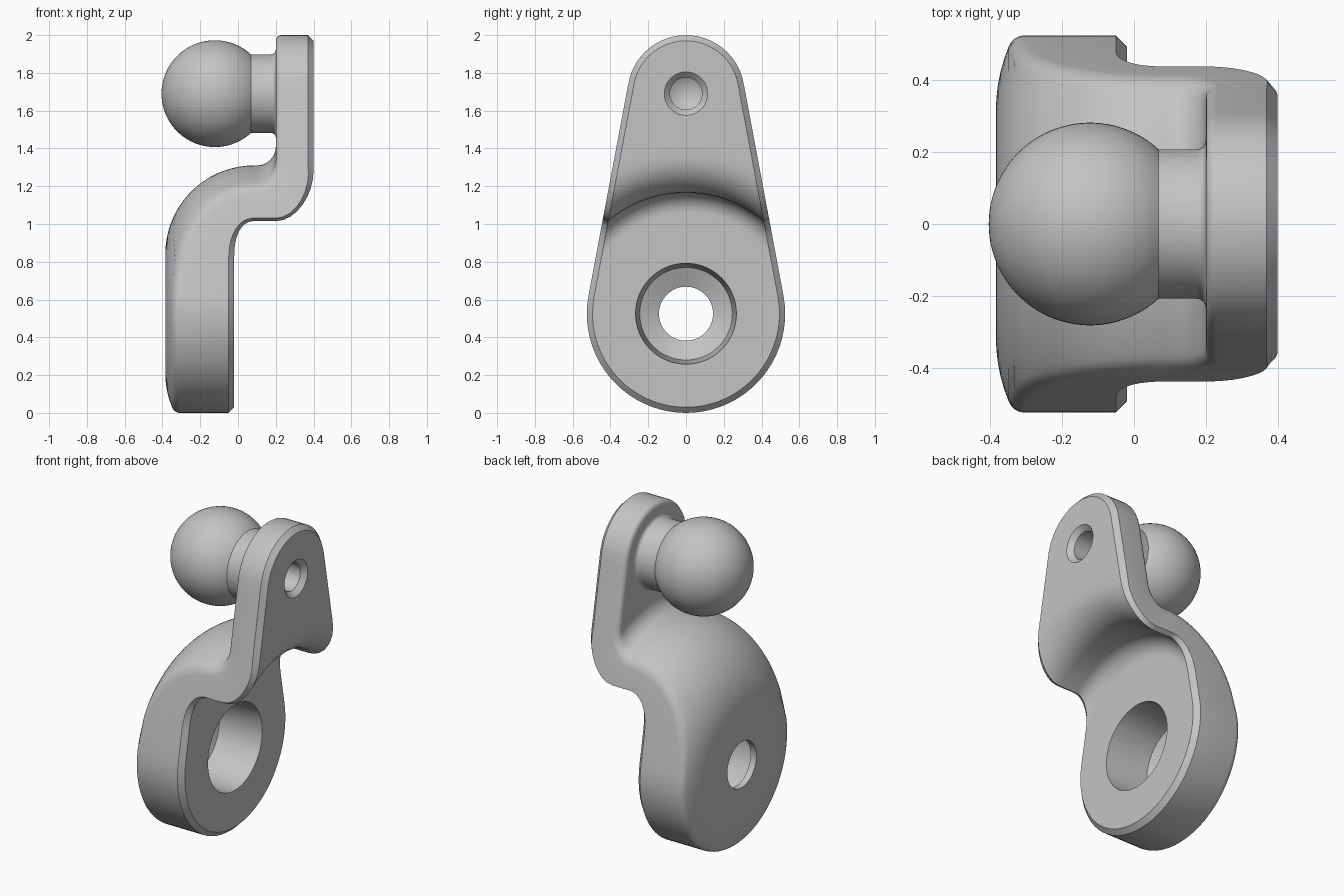
import bpy, bmesh
from math import sin, cos, asin, acos, pi, sqrt, hypot, radians

cube = bpy.data.objects.get("Cube")
if cube:
    bpy.data.objects.remove(cube)

R1, R2, CZ, TOP_Z = 0.525, 0.31, 0.525, 1.69   # teardrop outline circles
D = TOP_Z - CZ
EDGE = 0.03                                    # chamfer and fillet size
BETA = asin((R1 - R2) / D)
R_TAN = hypot(R2 * cos(BETA), D + R2 * sin(BETA))
M, LOWER = 16, 40                              # segments of half arc, lower circle

grey = bpy.data.materials.new("light_grey")
grey.use_nodes = True
grey.diffuse_color = (0.55, 0.55, 0.55, 1)
grey.node_tree.nodes["Principled BSDF"].inputs["Base Color"].default_value = (0.55, 0.55, 0.55, 1)


def half_angle(r, inset):
    """Angle from +z at which the inset teardrop outline has radius r."""
    a, b = R1 - inset, R2 - inset
    if r <= hypot(b * cos(BETA), D + b * sin(BETA)):
        return pi / 2 - BETA - acos(min(1, a / r))
    return acos(min(1, (r * r + D * D - b * b) / (2 * r * D)))


def arc(cx, cr, rad, a0, a1, n):
    """Arc points after the first, angles in radians."""
    angles = [a0 + (a1 - a0) * i / n for i in range(1, n + 1)]
    return [(cx + rad * cos(a), cr + rad * sin(a)) for a in angles]


def upright(x, r0):
    """Straight upper plate face, denser towards the rounded top."""
    end = D + R2 - EDGE
    pts = [(x, r0 + (R_TAN - r0) * i / 8) for i in range(1, 9)]
    return pts + [(x, R_TAN + (end - R_TAN) * sin(pi / 2 * i / 12)) for i in range(1, 13)]


def make_object(name, bm):
    bmesh.ops.remove_doubles(bm, verts=bm.verts, dist=1e-5)
    bmesh.ops.recalc_face_normals(bm, faces=bm.faces)
    mesh = bpy.data.meshes.new(name)
    bm.to_mesh(mesh)
    bm.free()
    mesh.materials.append(grey)
    obj = bpy.data.objects.new(name, mesh)
    bpy.context.collection.objects.link(obj)
    return obj


def strip(bm, a, b, closed=False):
    n = len(a)
    for i in range(n if closed else n - 1):
        j = (i + 1) % n
        bm.faces.new((a[i], a[j], b[j], b[i]))


def lathe(name, profile, cz, n=64):
    """Revolve (x, radius) points about an axis along x."""
    bm = bmesh.new()
    rings = [[bm.verts.new((x, r * sin(2 * pi * k / n), cz + r * cos(2 * pi * k / n)))
              for k in range(n)] for x, r in profile]
    for a, b in zip(rings, rings[1:]):
        strip(bm, a, b, True)
    return make_object(name, bm)


# Bent teardrop plate: profiles swept about the lower hole axis, cut by the outline
T = pi / 2 - BETA
lower_angles = [T + (2 * pi - 2 * T) * i / LOWER for i in range(1, LOWER)]
bm = bmesh.new()


def vert(x, r, t):
    return bm.verts.new((x, r * sin(t), CZ + r * cos(t)))


def edge_loop(pts, inset):
    right = [vert(x, r, half_angle(r, inset)) for x, r in pts]
    left = [vert(x, r, -half_angle(r, inset)) for x, r in reversed(pts)]
    low = [vert(*pts[0], t) for t in reversed(lower_angles)]
    return right + left + [low[i] for i in range(len(low))]


def shifted(pts, side, inset, depth):
    """Profile moved out towards the outline and down into the material."""
    out = []
    for i, (x, r) in enumerate(pts):
        p, q = pts[max(i - 1, 0)], pts[min(i + 1, len(pts) - 1)]
        length = hypot(q[0] - p[0], q[1] - p[1])
        tx, tr = (q[0] - p[0]) / length, (q[1] - p[1]) / length
        move = (EDGE - inset) * abs(tr)
        nx, nr = side * tr, -side * tx
        rr = r + tr * move + nr * depth
        if i == 0:
            rr = R1 - inset
        rr = min(max(rr, R1 - inset), D + R2 - inset)
        out.append((x + tx * move + nx * depth, rr))
    return out


def face_side(disc, upper, side, layers):
    """Skin one side and return its edge loops from the face outwards."""
    angles = [T * j / M for j in range(-M, M + 1)] + lower_angles
    rings = [[vert(x, r, t) for t in angles] for x, r in disc + upper[:1]]
    for a, b in zip(rings, rings[1:]):
        strip(bm, a, b, True)
    rows = [[vert(x, r, half_angle(r, EDGE) * j / M) for j in range(-M, M + 1)]
            for x, r in upper]
    for a, b in zip(rows, rows[1:]):
        strip(bm, a, b)
    loops = [edge_loop(upper, EDGE)]
    for inset, depth in layers:
        loops.append(edge_loop(shifted(upper, side, inset, depth), inset))
    return loops


# Domed side
DOME, XD, RD = 0.47, 0.085, 0.315
a0 = asin((R1 - EDGE - RD) / DOME)
dome_low = arc(XD, RD, DOME, pi, pi - a0, 5)
domed = ([dome_low[-1]] + arc(XD, RD, DOME, pi - a0, pi / 2, 14) + [(0.1, RD + DOME)]
         + arc(0.1, 0.885, 0.1, -pi / 2, 0, 8) + upright(0.2, 0.885))
disc = [(XD - DOME, 0), (XD - DOME, 0.2), (XD - DOME, RD)] + dome_low[:-1]
fillet = [(EDGE * (1 - sin(f)), EDGE * (1 - cos(f))) for f in (pi / 8, pi / 4, 3 * pi / 8, pi / 2)]
loops_a = face_side(disc, domed, 1, fillet)

# Hollow side, with a flat chamfer
hollow = ([(-0.02, R1 - EDGE)] + [(-0.02, 0.495 + 0.045 * i / 4) for i in range(1, 5)]
          + arc(0.08, 0.54, 0.1, pi, pi / 2, 10) + [(0.2, 0.64)]
          + arc(0.2, 0.84, 0.2, -pi / 2, 0, 8) + upright(0.4, 0.84))
loops_b = face_side([(-0.02, 0)], hollow, -1, [(0, EDGE)])

# Side wall joins the two edges
loops = loops_a + loops_b[::-1]
for a, b in zip(loops, loops[1:]):
    strip(bm, a, b, True)
bracket = make_object("bracket", bm)

# Ball with neck and small root fillet
BX, BR, NECK = -0.1225, 0.2825, 0.208
ball_end = asin(NECK / BR)
profile = ([(BX - BR, 0)] + arc(BX, 0, BR, pi, ball_end, 36)
           + [(0.175, NECK)] + arc(0.175, NECK + 0.025, 0.025, -pi / 2, 0, 4)
           + [(0.25, NECK + 0.025), (0.25, 0)])
stud = lathe("ball_stud", profile, TOP_Z)

# Hole cutters
seat = lathe("seat_cutter", [(0.03, 0), (0.03, 0.271), (-0.02, 0.267), (-0.3, 0.245),
                             (-0.345, 0.143), (-0.45, 0.143), (-0.45, 0)], CZ)
bore = lathe("bore_cutter", [(0.45, 0), (0.45, 0.165), (0.37, 0.085), (0.08, 0.085),
                             (0.03, 0)], TOP_Z, 48)


def apply_boolean(target, tool, operation):
    mod = target.modifiers.new(operation.lower(), 'BOOLEAN')
    mod.object, mod.operation, mod.solver = tool, operation, 'EXACT'
    bpy.context.view_layer.objects.active = target
    bpy.ops.object.modifier_apply(modifier=mod.name)
    bpy.data.objects.remove(tool)


bpy.ops.object.select_all(action='DESELECT')
apply_boolean(bracket, stud, 'UNION')
apply_boolean(bracket, seat, 'DIFFERENCE')
apply_boolean(bracket, bore, 'DIFFERENCE')
bracket.name = "ball_stud_bracket"
bracket.select_set(True)
bpy.context.view_layer.objects.active = bracket
bpy.ops.object.shade_smooth_by_angle(angle=radians(28))
